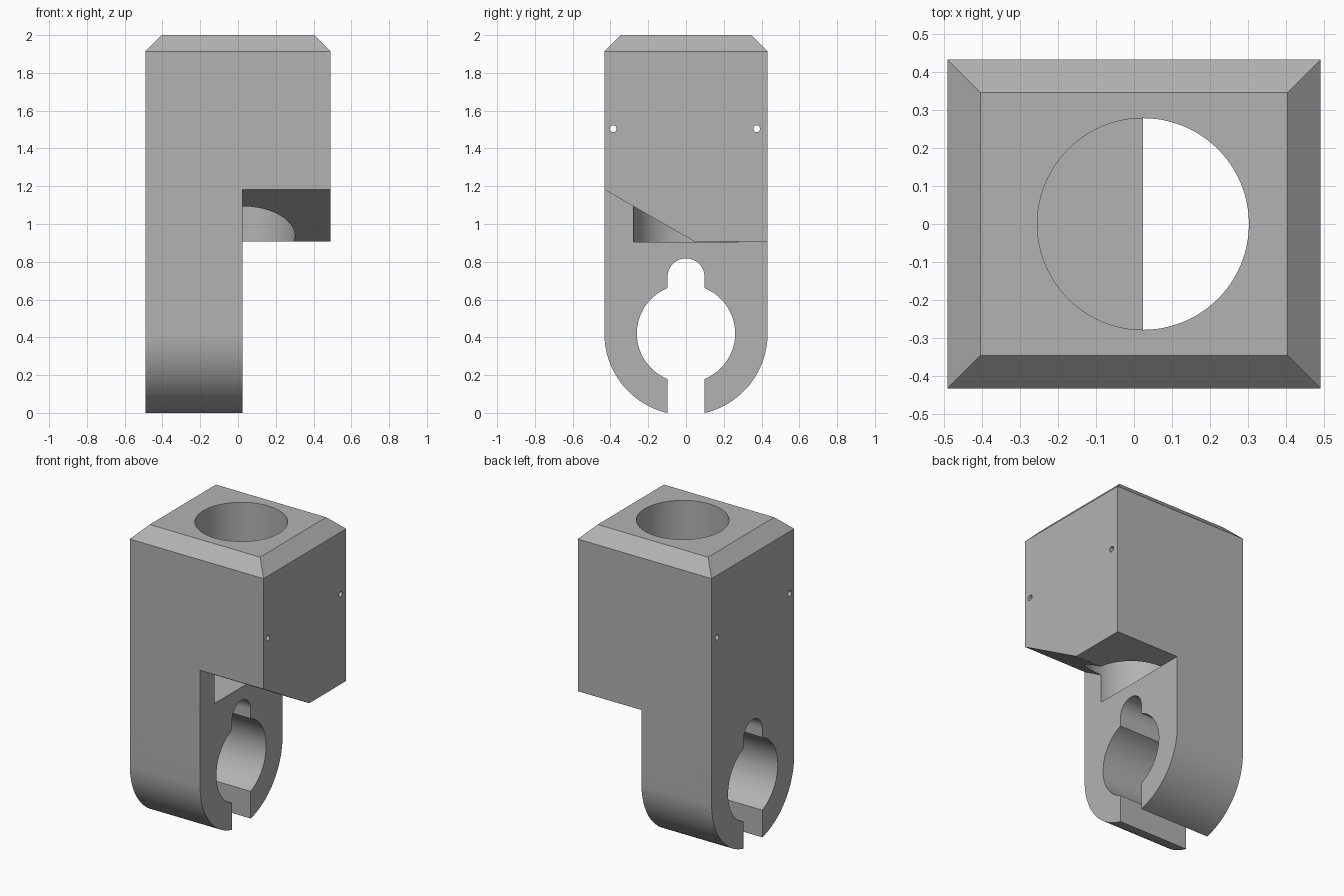
import bpy, bmesh, math
from mathutils import Vector

cube = bpy.data.objects.get("Cube")
if cube:
    bpy.data.objects.remove(cube, do_unlink=True)

HALF_X, HALF_Y = 0.49, 0.432
CHAMFER = 0.086
STEP_X = 0.024        # inner face of the clamp leg, also the bore axis
CLAMP_Z = 0.42        # axis of the clamp hole
UNDER_Z = 0.907       # underside of the head

grey = bpy.data.materials.new("plain grey")
grey.use_nodes = True
grey.diffuse_color = (0.45, 0.45, 0.45, 1)
grey.node_tree.nodes["Principled BSDF"].inputs["Base Color"].default_value = grey.diffuse_color


def arc(cy, cz, r, start, end, steps):
    """Points on an arc in the side profile, angles in degrees."""
    angles = [math.radians(start + (end - start) * i / steps) for i in range(steps + 1)]
    return [(cy + r * math.cos(a), cz + r * math.sin(a)) for a in angles]


def prism(name, profile, x0, x1, chamfer_top=False):
    """Extrude a (y, z) profile along x."""
    bm = bmesh.new()
    face = bm.faces.new([bm.verts.new((x0, y, z)) for y, z in profile])
    out = bmesh.ops.extrude_face_region(bm, geom=[face])["geom"]
    moved = [v for v in out if isinstance(v, bmesh.types.BMVert)]
    bmesh.ops.translate(bm, verts=moved, vec=Vector((x1 - x0, 0, 0)))
    bmesh.ops.recalc_face_normals(bm, faces=bm.faces)
    if chamfer_top:
        top = max(bm.faces, key=lambda f: f.calc_center_median().z)
        bmesh.ops.inset_region(bm, faces=[top], thickness=CHAMFER, use_even_offset=True)
        bmesh.ops.translate(bm, verts=top.verts, vec=Vector((0, 0, CHAMFER)))
    mesh = bpy.data.meshes.new(name)
    bm.to_mesh(mesh)
    bm.free()
    obj = bpy.data.objects.new(name, mesh)
    bpy.context.collection.objects.link(obj)
    return obj


def cut(target, cutter):
    """Subtract a cutter from the target and remove the cutter."""
    cutter.hide_render = True
    mod = target.modifiers.new("cut", "BOOLEAN")
    mod.operation, mod.solver, mod.object = "DIFFERENCE", "EXACT", cutter
    bpy.ops.object.select_all(action="DESELECT")
    bpy.context.view_layer.objects.active = target
    target.select_set(True)
    bpy.ops.object.modifier_apply(modifier=mod.name)
    bpy.data.objects.remove(cutter, do_unlink=True)


# Block with a rounded bottom and a chamfered top
outline = arc(0, CLAMP_Z, HALF_Y, 180, 360, 64)
outline += [(HALF_Y, 2 - CHAMFER), (-HALF_Y, 2 - CHAMFER)]
body = prism("clamp_body", outline, -HALF_X, HALF_X, chamfer_top=True)
body.data.materials.append(grey)

# Space below the head, with a sloping front part
slope = math.tan(math.radians(30))
cut(body, prism("undercut", [(-0.6, UNDER_Z + 0.645 * slope), (0.045, UNDER_Z), (0.6, UNDER_Z),
                             (0.6, -0.2), (-0.6, -0.2)], STEP_X, 0.7))

# Clamp hole with a rounded notch above and an open slot below
R, SLOT = 0.26, 0.098
corner = math.degrees(math.acos(SLOT / R))
keyhole = [(SLOT, -0.2)] + arc(0, CLAMP_Z, R, -corner, corner, 40)
keyhole += arc(0, 0.72, SLOT, 0, 180, 24)
keyhole += arc(0, CLAMP_Z, R, 180 - corner, 180 + corner, 40) + [(-SLOT, -0.2)]
cut(body, prism("keyhole", keyhole, -0.7, 0.7))

# Blind vertical bore
bpy.ops.mesh.primitive_cylinder_add(vertices=96, radius=0.278, depth=2,
                                    location=(STEP_X, 0, UNDER_Z + 0.998))
cut(body, bpy.context.object)

# Small pin holes through the sides
for y in (-0.386, 0.374):
    cut(body, prism("pin_hole", arc(y, 1.504, 0.018, 0, 345, 23), -0.7, 0.7))

bpy.ops.object.shade_smooth_by_angle(angle=math.radians(25))
